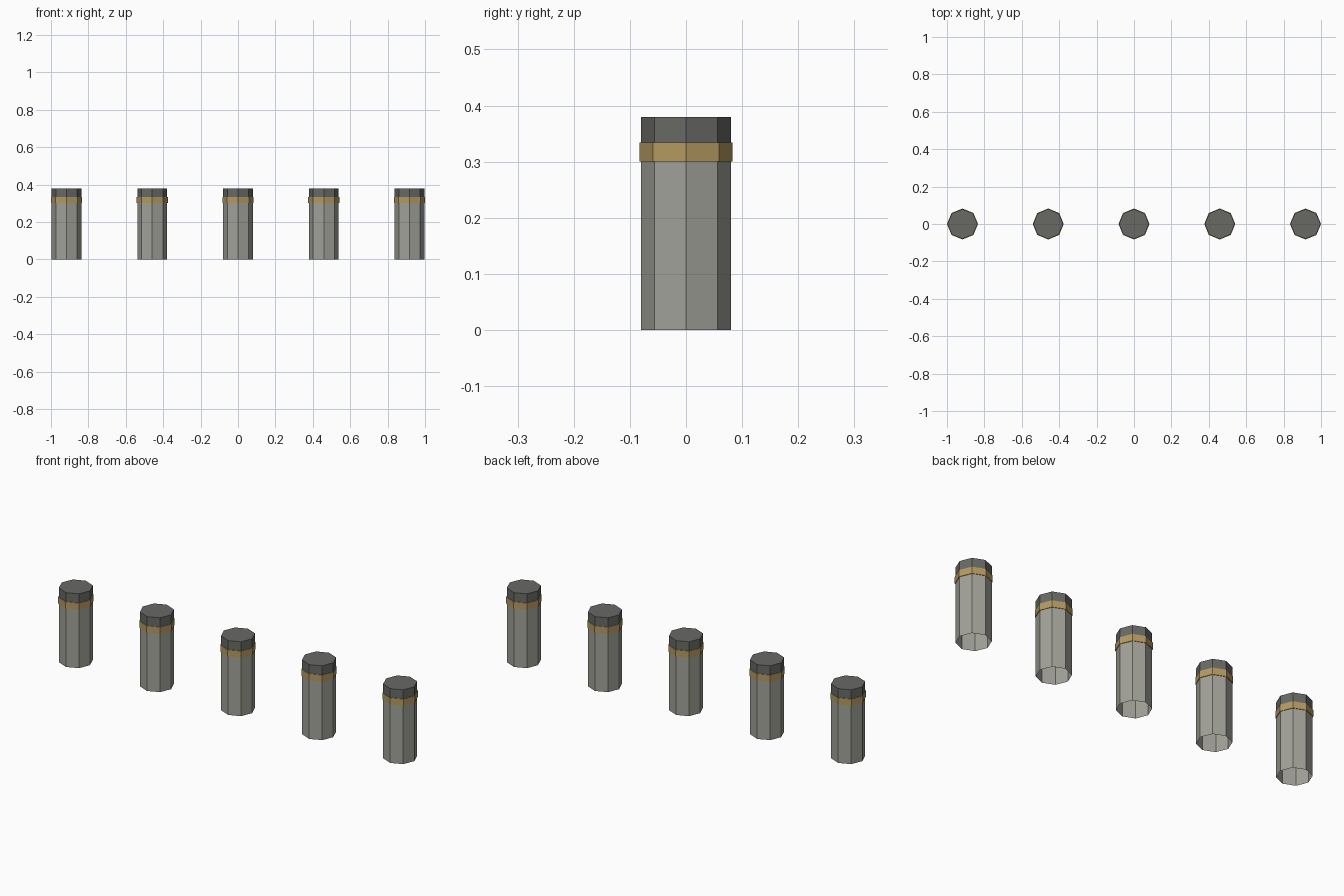
import bpy, bmesh, math

if "Cube" in bpy.data.objects:
    bpy.data.objects.remove(bpy.data.objects["Cube"])

SIDES = 8
SPACING = 0.4585


def material(name, rgb):
    m = bpy.data.materials.new(name)
    m.diffuse_color = (*rgb, 1.0)
    m.use_nodes = True
    m.node_tree.nodes["Principled BSDF"].inputs["Base Color"].default_value = m.diffuse_color
    return m


stone = material("weathered grey", (0.36, 0.36, 0.32))
brass = material("dull brass", (0.46, 0.32, 0.12))
dark = material("dark grey", (0.14, 0.14, 0.13))


def lathe(name, profile, x, mat, close_top=False):
    """Octagonal flat-faced shell from (radius, z) points, bottom to top."""
    bm = bmesh.new()
    rings = []
    for r, z in profile:
        rings.append([bm.verts.new((r * math.cos(math.tau * i / SIDES),
                                    r * math.sin(math.tau * i / SIDES), z))
                      for i in range(SIDES)])
    for lower, upper in zip(rings, rings[1:]):
        for i in range(SIDES):
            j = (i + 1) % SIDES
            bm.faces.new((lower[i], lower[j], upper[j], upper[i]))
    if close_top:
        bm.faces.new(rings[-1])
    mesh = bpy.data.meshes.new(name)
    bm.to_mesh(mesh)
    bm.free()
    mesh.materials.append(mat)
    obj = bpy.data.objects.new(name, mesh)
    obj.location.x = x
    bpy.context.collection.objects.link(obj)
    return obj


# Row of five bollards, hollow and open underneath
for n in range(5):
    x = (n - 2) * SPACING
    lathe(f"post_{n + 1}", [(0.08, 0), (0.08, 0.30)], x, stone)
    # Slightly proud band with narrow ledges
    lathe(f"band_{n + 1}", [(0.08, 0.30), (0.083, 0.30),
                            (0.083, 0.334), (0.08, 0.334)], x, brass)
    # Dark cap
    lathe(f"cap_{n + 1}", [(0.08, 0.334), (0.08, 0.38)], x, dark, close_top=True)
